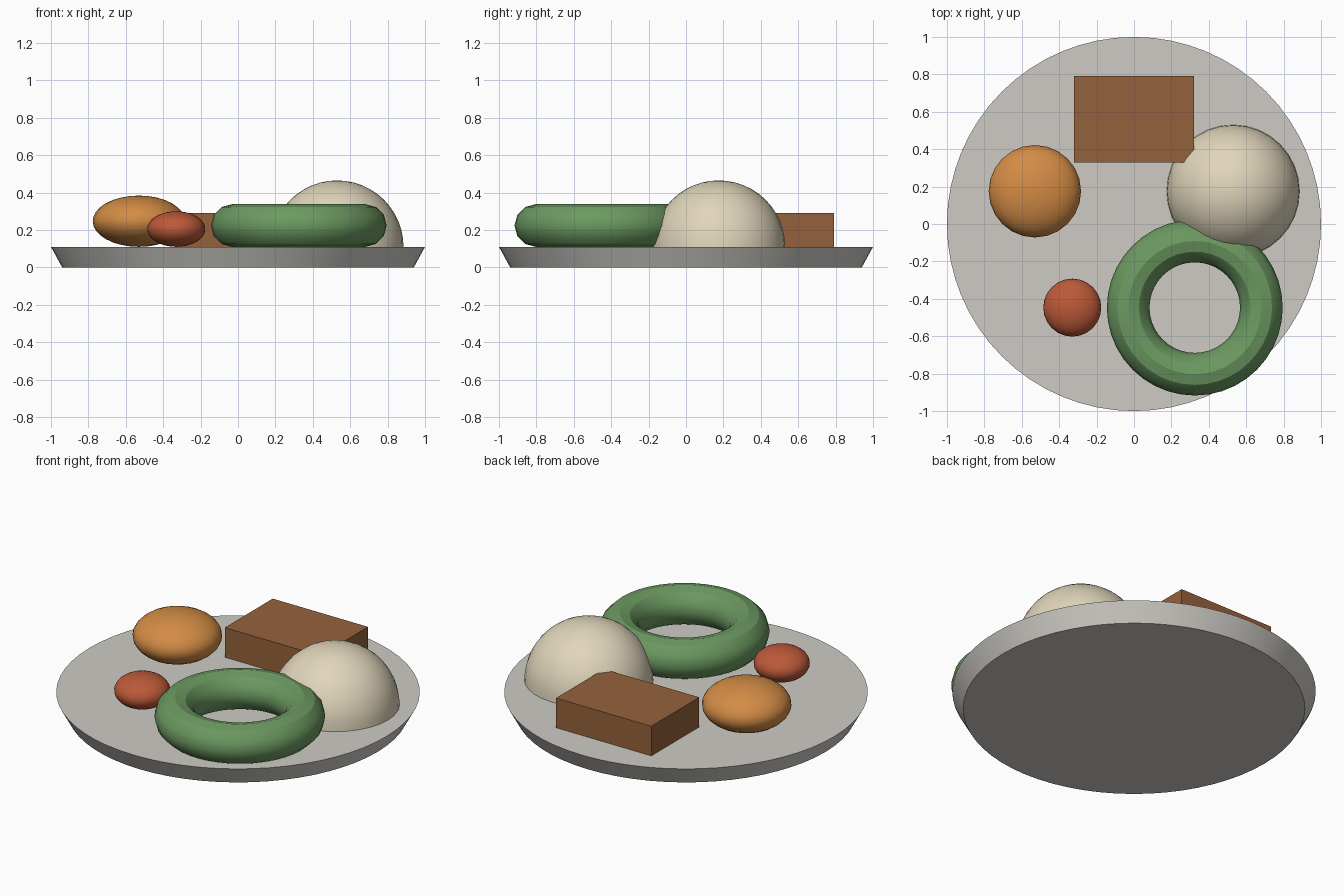
import bpy, bmesh

if "Cube" in bpy.data.objects:
    bpy.data.objects.remove(bpy.data.objects["Cube"])

TOP = 0.11  # height of the plate surface


def finish(name, color=None, smooth=True):
    ob = bpy.context.object
    ob.name = name
    if smooth:
        bpy.ops.object.shade_smooth_by_angle()
    if color:
        mat = bpy.data.materials.new(name)
        mat.diffuse_color = (*color, 1)
        mat.use_nodes = True
        mat.node_tree.nodes["Principled BSDF"].inputs["Base Color"].default_value = mat.diffuse_color
        ob.data.materials.append(mat)
    return ob


def apply_scale():
    bpy.ops.object.transform_apply(location=False, rotation=False, scale=True)


# Flattened ball resting on the plate
def ball(name, x, y, r, rz, color):
    bpy.ops.mesh.primitive_uv_sphere_add(segments=24, ring_count=16, radius=1, location=(x, y, TOP + rz))
    bpy.context.object.scale = (r, r, rz)
    apply_scale()
    return finish(name, color)


# Plate
bpy.ops.mesh.primitive_cone_add(vertices=64, radius1=0.94, radius2=1.0, depth=TOP, location=(0, 0, TOP / 2))
finish("plate", (0.62, 0.60, 0.56))

# Brown slab
bpy.ops.mesh.primitive_cube_add(size=1, location=(0, 0.56, TOP + 0.09))
bpy.context.object.scale = (0.64, 0.46, 0.18)
apply_scale()
finish("meat_slab", (0.30, 0.12, 0.045), smooth=False)

# Cream mound: upper half of a sphere
bpy.ops.mesh.primitive_uv_sphere_add(segments=32, ring_count=24, radius=0.355, location=(0.53, 0.175, TOP))
mound = bpy.context.object
bm = bmesh.new()
bm.from_mesh(mound.data)
bmesh.ops.delete(bm, geom=[v for v in bm.verts if v.co.z < -0.001], context='VERTS')
bmesh.ops.holes_fill(bm, edges=[e for e in bm.edges if e.is_boundary], sides=0)
bm.to_mesh(mound.data)
bm.free()
finish("mash_mound", (0.75, 0.67, 0.50))

# Green ring
bpy.ops.mesh.primitive_torus_add(major_segments=40, minor_segments=12, major_radius=0.356,
                                 minor_radius=0.114, location=(0.325, -0.447, TOP + 0.114))
finish("green_ring", (0.15, 0.32, 0.12))

# Orange and red balls
ball("orange_ball", -0.53, 0.175, 0.247, 0.137, (0.65, 0.26, 0.06))
ball("red_ball", -0.33, -0.447, 0.155, 0.095, (0.50, 0.10, 0.04))
